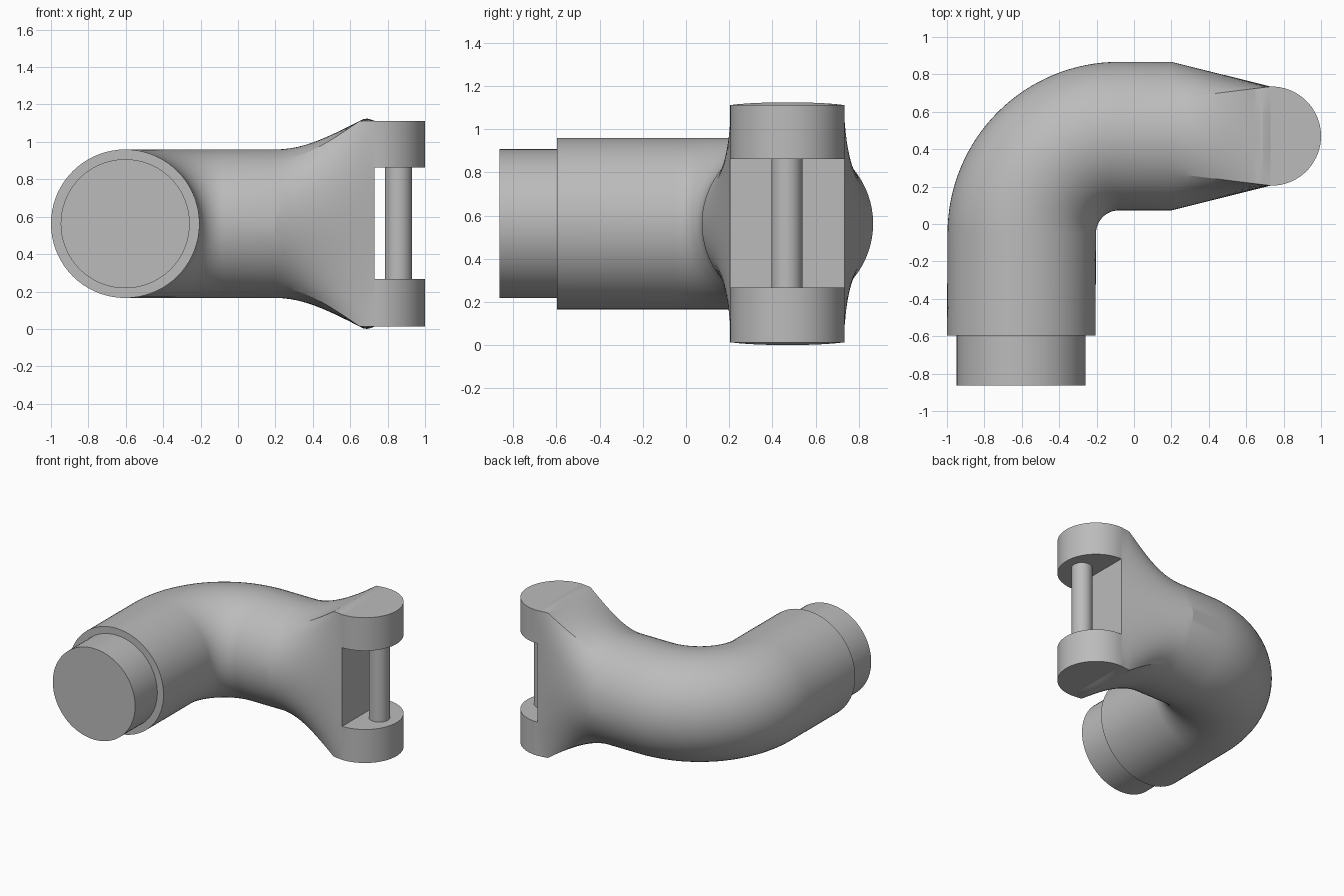
import bpy, bmesh, math
from mathutils import Vector

if "Cube" in bpy.data.objects:
    bpy.data.objects.remove(bpy.data.objects["Cube"])

MID_Z, AXIS_X, AXIS_Y = 0.5625, -0.603, 0.47
RADIUS, HALF_W, HALF_H = 0.397, 0.265, 0.55
FACE_X = 0.73
SEGS = 72

steel = bpy.data.materials.new("grey_steel")
steel.use_nodes = True
grey = (0.5, 0.5, 0.5, 1)
steel.diffuse_color = grey
steel.node_tree.nodes["Principled BSDF"].inputs["Base Color"].default_value = grey


def finish(name, bm, angle):
    bmesh.ops.recalc_face_normals(bm, faces=bm.faces)
    mesh = bpy.data.meshes.new(name)
    bm.to_mesh(mesh)
    bm.free()
    mesh.materials.append(steel)
    obj = bpy.data.objects.new(name, mesh)
    bpy.context.collection.objects.link(obj)
    bpy.ops.object.select_all(action='DESELECT')
    obj.select_set(True)
    bpy.context.view_layer.objects.active = obj
    bpy.ops.object.shade_smooth_by_angle(angle=math.radians(angle))
    return obj


def loft(name, rings, angle=30):
    """Skin a list of equal point rings and cap both ends."""
    bm = bmesh.new()
    loops = [[bm.verts.new(p) for p in ring] for ring in rings]
    for a, b in zip(loops, loops[1:]):
        for i in range(len(a)):
            j = (i + 1) % len(a)
            bm.faces.new((a[i], a[j], b[j], b[i]))
    bm.faces.new(loops[0])
    bm.faces.new(loops[-1])
    return finish(name, bm, angle)


def circle(centre, side, up, r, n=SEGS):
    turns = [math.tau * i / n for i in range(n)]
    return [centre + side * r * math.cos(t) + up * r * math.sin(t) for t in turns]


X, Y, Z = Vector((1, 0, 0)), Vector((0, 1, 0)), Vector((0, 0, 1))

# Elbow pipe: straight leg, then a quarter bend
rings = [circle(Vector((AXIS_X, -0.597, MID_Z)), -X, Z, RADIUS)]
bend = Vector((-0.08, -0.05, MID_Z))
bend_r = AXIS_Y - bend.y
STEPS = 32
for i in range(STEPS + 1):
    t = math.pi / 2 * i / STEPS
    out = -X * math.cos(t) + Y * math.sin(t)
    rings.append(circle(bend + out * bend_r, out, Z, RADIUS))

# Flared neck: round section turning into the tall rectangular fork root
flare = [(0.2, 0), (0.24, .01), (0.28, .04), (0.32, .09), (0.36, .16), (0.40, .245),
         (0.44, .345), (0.48, .455), (0.52, .575), (0.56, .7), (0.60, .83), (0.63, .93),
         (0.65, 0.995), (0.67, 1.06), (0.69, 1.08), (0.71, 1.05), (FACE_X, 1)]
CORNER = math.radians(60)
for x, rise in flare:
    s = (x - 0.2) / (FACE_X - 0.2)
    ring = []
    for i in range(SEGS):
        t = math.tau * i / SEGS
        c, v = math.cos(t), math.sin(t)
        # rectangle target, with its corners 60 degrees above and below the sides
        ry = max(-1, min(1, c / math.cos(CORNER))) * HALF_W
        rz = max(-1, min(1, v / math.sin(CORNER))) * HALF_H
        k = min(rise, 1) + max(rise - 1, 0) * (1 - (ry / HALF_W) ** 2)
        y = RADIUS * c + (ry - RADIUS * c) * s
        z = RADIUS * v + (rz - RADIUS * v) * k
        ring.append(Vector((x, AXIS_Y + y, MID_Z + z)))
    rings.append(ring)
loft("elbow_body", rings, 13)

# Reduced spigot on the open end
loft("spigot", [circle(Vector((AXIS_X, y, MID_Z)), -X, Z, 0.345) for y in (-0.863, -0.59)])

# Rounded fork lugs
def lug(name, low, high):
    outline = [(FACE_X - 0.002, AXIS_Y - HALF_W)]
    for i in range(37):
        t = math.pi * (i / 36 - 0.5)
        outline.append((0.735 + HALF_W * math.cos(t), AXIS_Y + HALF_W * math.sin(t)))
    outline.append((FACE_X - 0.002, AXIS_Y + HALF_W))
    loft(name, [[Vector((x, y, z)) for x, y in outline] for z in (low, high)])


lug("upper_lug", 0.862, MID_Z + HALF_H)
lug("lower_lug", MID_Z - HALF_H, 0.266)

# Pin between the lugs
loft("pin", [circle(Vector((0.858, 0.467, z)), X, Y, 0.072, 40) for z in (0.25, 0.88)])
